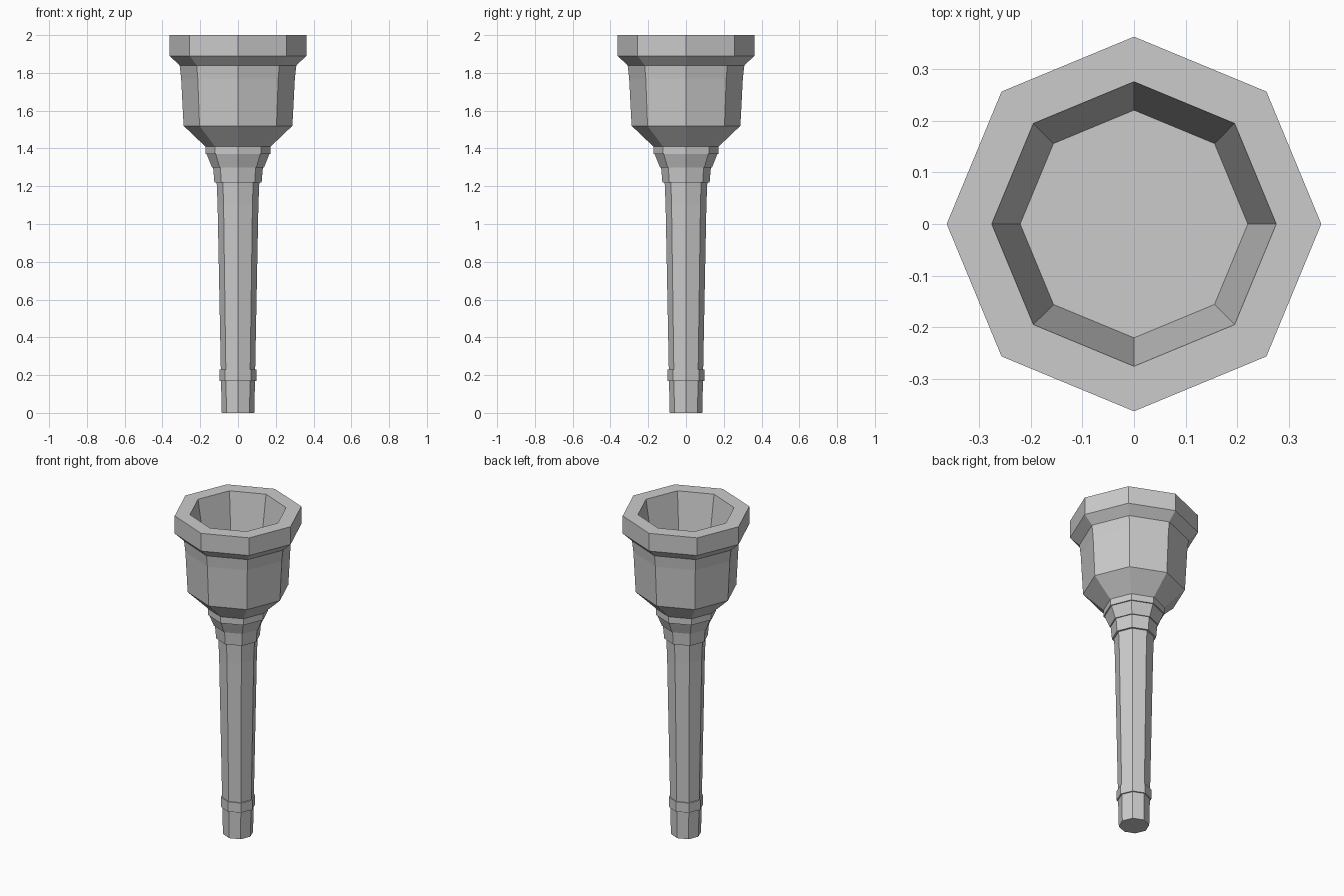
import bpy, bmesh
from math import cos, sin, tau

if "Cube" in bpy.data.objects:
    bpy.data.objects.remove(bpy.data.objects["Cube"])

SIDES = 8


def lathe(name, profile):
    """Spin a closed (radius, z) profile into an eight-sided flat-shaded solid."""
    bm = bmesh.new()
    rings = [[bm.verts.new((r * cos(tau * i / SIDES), r * sin(tau * i / SIDES), z))
              for i in range(SIDES)] for r, z in profile]
    for low, high in zip(rings, rings[1:]):
        for i in range(SIDES):
            j = (i + 1) % SIDES
            bm.faces.new((low[i], low[j], high[j], high[i]))
    bm.faces.new(rings[0][::-1])
    bm.faces.new(rings[-1])
    bmesh.ops.recalc_face_normals(bm, faces=bm.faces)
    mesh = bpy.data.meshes.new(name)
    bm.to_mesh(mesh)
    bm.free()
    obj = bpy.data.objects.new(name, mesh)
    bpy.context.collection.objects.link(obj)
    return obj


# Whole turned body, from the shank tip up the outside and down into the cup
lathe("mouthpiece", [
    # shank tip and lower collar
    (0.086, 0.0), (0.09, 0.17), (0.098, 0.17), (0.098, 0.23), (0.091, 0.23),
    # long tapering shank
    (0.108, 1.10), (0.113, 1.22),
    # stepped neck collars
    (0.125, 1.22), (0.132, 1.30), (0.138, 1.30), (0.166, 1.37),
    (0.173, 1.37), (0.173, 1.41),
    # cup outside
    (0.288, 1.52), (0.301, 1.77), (0.309, 1.84),
    # rim
    (0.362, 1.89), (0.362, 2.0), (0.275, 2.0),
    # cup inside, closed by a flat floor
    (0.22, 1.65),
])
